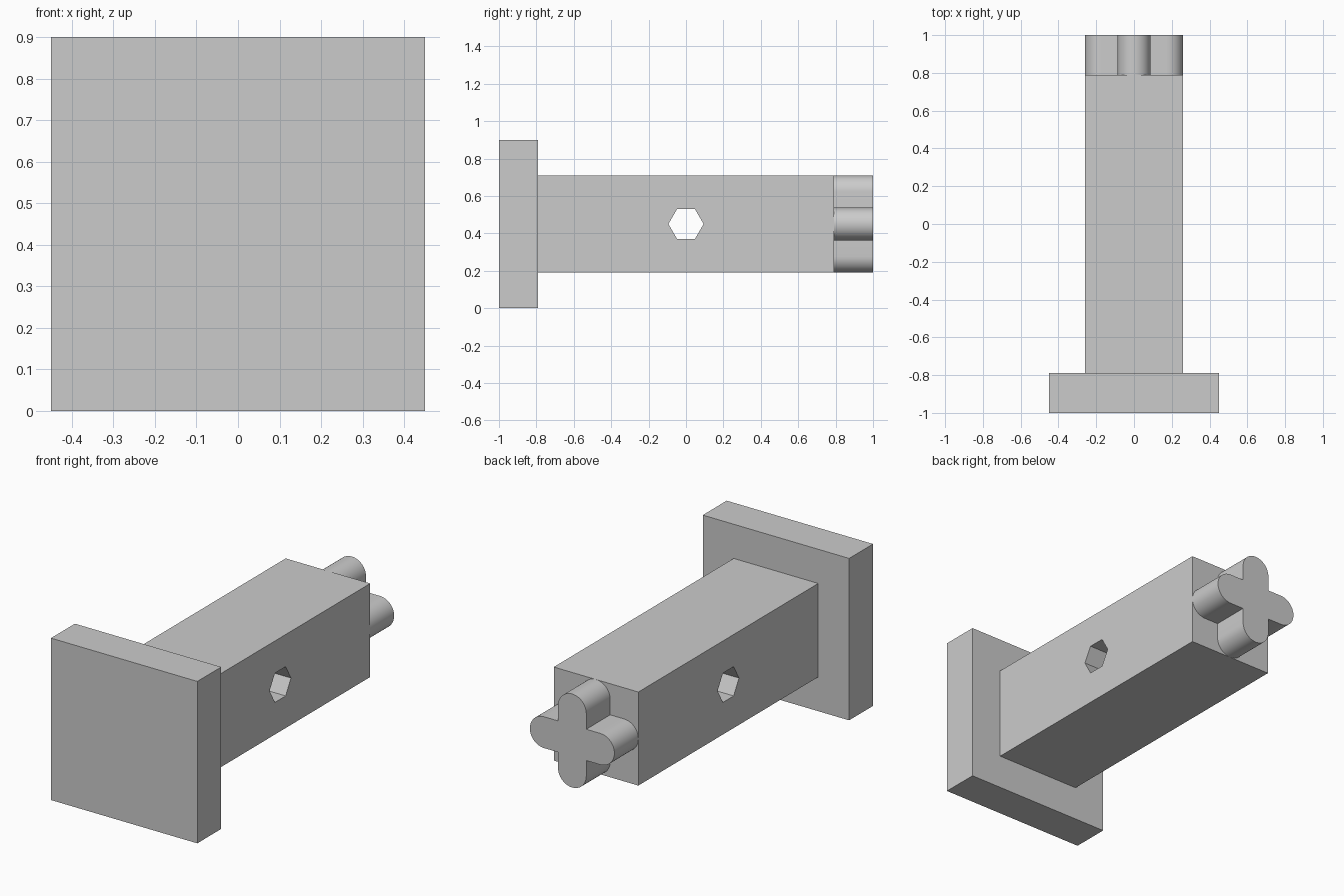
import bpy, bmesh
from math import pi, sin, cos
from mathutils import Matrix

if "Cube" in bpy.data.objects:
    bpy.data.objects.remove(bpy.data.objects["Cube"], do_unlink=True)

MID = 0.45        # height of the long axis
HALF = 0.26       # half width of the shaft and reach of the cross
ARM = 0.087       # half width of a cross arm
JOINT = 0.79      # distance from the centre to both shaft ends

grey = bpy.data.materials.new("plain grey")
grey.use_nodes = True
grey.diffuse_color = (0.6, 0.6, 0.6, 1)
grey.node_tree.nodes["Principled BSDF"].inputs["Base Color"].default_value = (0.6, 0.6, 0.6, 1)


def make_prism(name, outline, start, end, turn=None):
    """Extrude an (x, z) outline along y, then turn it about the long axis."""
    bm = bmesh.new()
    face = bm.faces.new([bm.verts.new((x, start, z)) for x, z in outline])
    side = bmesh.ops.extrude_face_region(bm, geom=[face])["geom"]
    moved = [v for v in side if isinstance(v, bmesh.types.BMVert)]
    bmesh.ops.translate(bm, verts=moved, vec=(0, end - start, 0))
    if turn:
        bm.transform(turn)
    bm.transform(Matrix.Translation((0, 0, MID)))
    bmesh.ops.recalc_face_normals(bm, faces=bm.faces)
    mesh = bpy.data.meshes.new(name)
    bm.to_mesh(mesh)
    bm.free()
    mesh.materials.append(grey)
    obj = bpy.data.objects.new(name, mesh)
    bpy.context.collection.objects.link(obj)
    return obj


def square(h):
    return [(-h, -h), (h, -h), (h, h), (-h, h)]


def select_only(obj):
    bpy.ops.object.select_all(action='DESELECT')
    obj.select_set(True)
    bpy.context.view_layer.objects.active = obj


# Square end plate and shaft
make_prism("end_plate", square(MID), -1, -JOINT)
shaft = make_prism("shaft", square(HALF), -JOINT, JOINT)

# Hexagonal hole through the sides of the shaft
hexagon = [(0.094 * cos(i * pi / 3), 0.094 * sin(i * pi / 3)) for i in range(6)]
cutter = make_prism("hole_cutter", hexagon, -0.5, 0.5, Matrix.Rotation(pi / 2, 4, 'Z'))
cutter.hide_render = True
cut = shaft.modifiers.new("hole", 'BOOLEAN')
cut.operation = 'DIFFERENCE'
cut.solver = 'EXACT'
cut.object = cutter
select_only(shaft)
bpy.ops.object.modifier_apply(modifier=cut.name)
bpy.data.objects.remove(cutter, do_unlink=True)

# Cross key with four round-ended arms
outline = []
steps = 24
for quarter in range(4):
    c, s = cos(quarter * pi / 2), sin(quarter * pi / 2)
    arm = [(ARM, -ARM)]
    for i in range(steps + 1):
        a = -pi / 2 + pi * i / steps
        arm.append((HALF - ARM + ARM * cos(a), ARM * sin(a)))
    outline += [(x * c - z * s, x * s + z * c) for x, z in arm]
key = make_prism("cross_key", outline, JOINT, 1)
select_only(key)
bpy.ops.object.shade_smooth_by_angle(angle=pi / 6)
